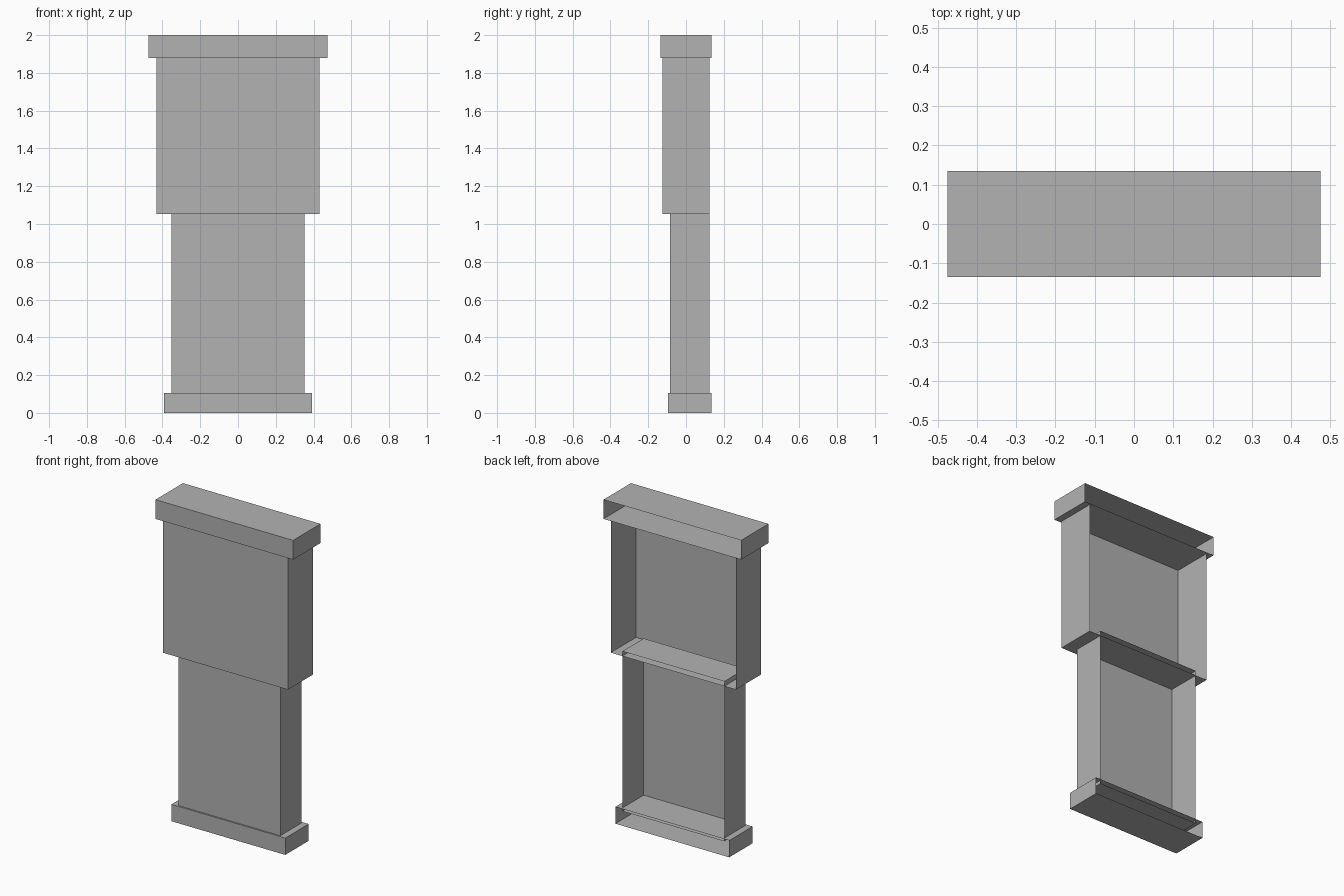
import bpy, bmesh

if "Cube" in bpy.data.objects:
    bpy.data.objects.remove(bpy.data.objects["Cube"])

grey = bpy.data.materials.new("mid_grey")
grey.diffuse_color = (0.448, 0.448, 0.448, 1)
grey.use_nodes = True
grey.node_tree.nodes["Principled BSDF"].inputs["Base Color"].default_value = grey.diffuse_color


def open_box(name, half_width, y_front, y_back, z_low, z_high):
    """Thin-walled box whose back side is left open."""
    bm = bmesh.new()
    bmesh.ops.create_cube(bm, size=1)
    for v in bm.verts:
        v.co.x *= 2 * half_width
        v.co.y = y_back if v.co.y > 0 else y_front
        v.co.z = z_high if v.co.z > 0 else z_low
    bm.normal_update()
    back = [f for f in bm.faces if f.normal.y > 0.5]
    bmesh.ops.delete(bm, geom=back, context='FACES_ONLY')
    mesh = bpy.data.meshes.new(name)
    bm.to_mesh(mesh)
    bm.free()
    mesh.materials.append(grey)
    obj = bpy.data.objects.new(name, mesh)
    bpy.context.collection.objects.link(obj)
    return obj


# Base plinth and the narrow shaft standing in it
open_box("base_plinth", 0.393, -0.095, 0.135, 0.0, 0.105)
open_box("lower_shaft", 0.352, -0.085, 0.125, 0.085, 1.083)
# Wider upper section and its cap
open_box("upper_section", 0.432, -0.125, 0.125, 1.053, 1.88)
open_box("top_cap", 0.475, -0.135, 0.135, 1.88, 2.0)
